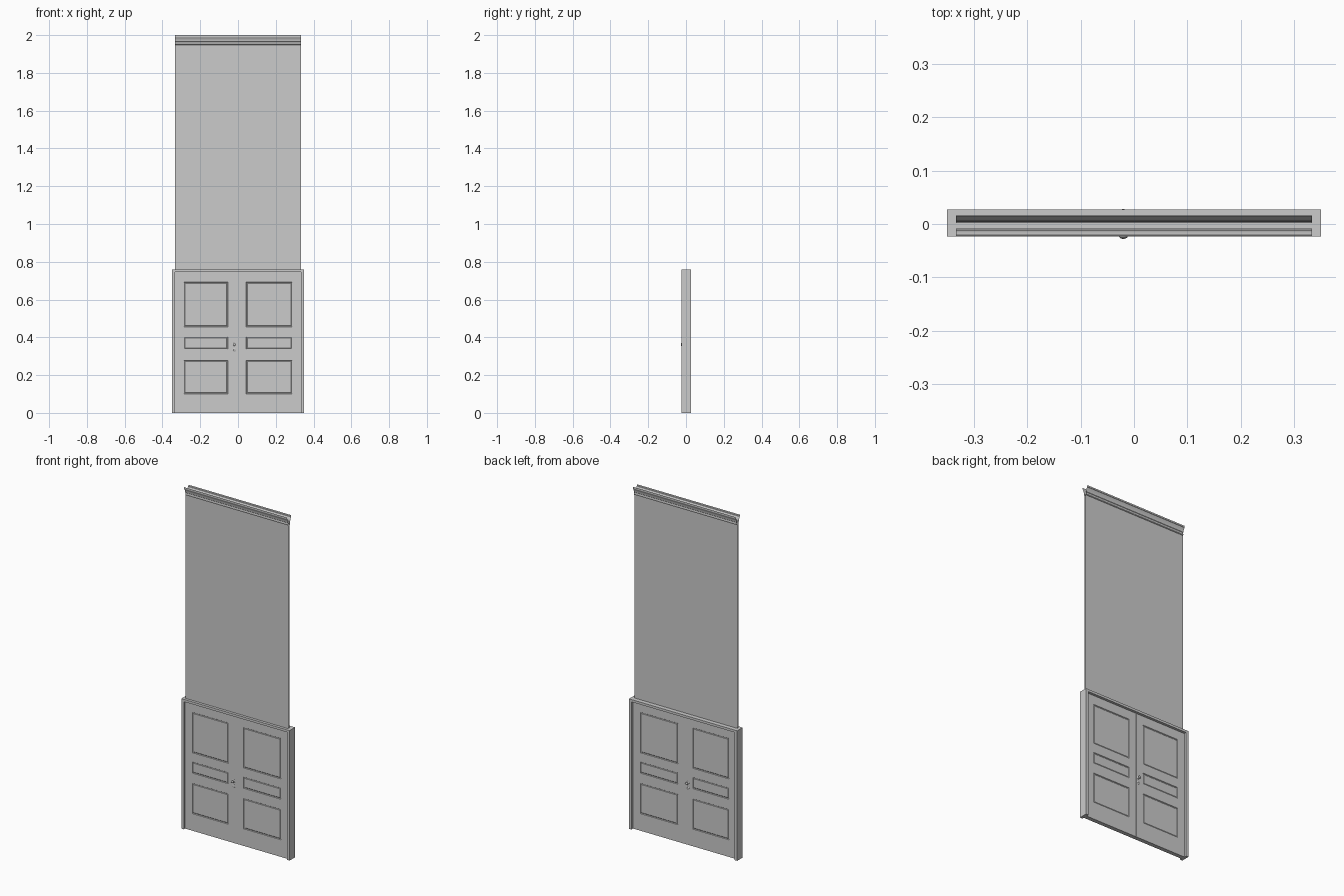
import bpy, bmesh
from math import pi
from mathutils import Vector, Matrix

if "Cube" in bpy.data.objects:
    bpy.data.objects.remove(bpy.data.objects["Cube"])


def finish(name, bm, smooth=False):
    mesh = bpy.data.meshes.new(name)
    bm.to_mesh(mesh)
    bm.free()
    ob = bpy.data.objects.new(name, mesh)
    bpy.context.collection.objects.link(ob)
    if smooth:
        bpy.ops.object.select_all(action='DESELECT')
        ob.select_set(True)
        bpy.context.view_layer.objects.active = ob
        bpy.ops.object.shade_smooth_by_angle(angle=0.6)
    return ob


def box(bm, x0, x1, y0, y1, z0, z1):
    m = Matrix.Translation(((x0 + x1) / 2, (y0 + y1) / 2, (z0 + z1) / 2))
    m = m @ Matrix.Diagonal((x1 - x0, y1 - y0, z1 - z0, 1))
    bmesh.ops.create_cube(bm, size=1, matrix=m)


# Door frame: one upside-down U extruded through its depth
Y0, Y1 = -0.0235, 0.027
W, WI, H, HI = 0.35, 0.334, 0.76, 0.746
bm = bmesh.new()
outline = [(-W, 0), (-WI, 0), (-WI, HI), (WI, HI), (WI, 0), (W, 0), (W, H), (-W, H)]
face = bm.faces.new([bm.verts.new((x, Y0, z)) for x, z in outline])
ext = bmesh.ops.extrude_face_region(bm, geom=[face], use_keep_orig=True)
bmesh.ops.translate(bm, vec=(0, Y1 - Y0, 0),
                    verts=[v for v in ext['geom'] if isinstance(v, bmesh.types.BMVert)])
bmesh.ops.recalc_face_normals(bm, faces=bm.faces)
finish("door_frame", bm)

# Door leaves: slab cut along panel edges, panels sunk on both faces
T = 0.012
ROWS = [(0.10, 0.278), (0.337, 0.403), (0.456, 0.693)]


def leaf(name, x0, x1, px0, px1):
    bm = bmesh.new()
    box(bm, x0, x1, -T, T, 0.0, HI)
    cuts = [((px, 0, 0), (1, 0, 0)) for px in (px0, px1)]
    cuts += [((0, 0, z), (0, 0, 1)) for row in ROWS for z in row]
    for co, no in cuts:
        bmesh.ops.bisect_plane(bm, geom=bm.verts[:] + bm.edges[:] + bm.faces[:],
                               plane_co=co, plane_no=no)
    bm.normal_update()
    panels = []
    for f in bm.faces:
        c = f.calc_center_median()
        if abs(f.normal.y) > 0.9 and px0 < c.x < px1 and any(a < c.z < b for a, b in ROWS):
            panels.append(f)
    # moulding step, sunk groove, then slightly raised field
    for thick, depth in ((0.003, -0.003), (0.003, 0.0), (0.004, 0.002)):
        bmesh.ops.inset_individual(bm, faces=panels, thickness=thick, depth=depth)
    finish(name, bm)


leaf("left_door_leaf", -WI, -0.0065, -0.287, -0.053)
leaf("right_door_leaf", -0.0045, WI, 0.043, 0.287)

# Rebate strip closing the seam on the front side
bm = bmesh.new()
box(bm, -0.0065, -0.0045, -T, 0.004, 0, HI)
finish("meeting_rebate", bm)


def lathe(name, profile, x, z, side):
    bm = bmesh.new()
    verts = [bm.verts.new((r, d, 0)) for r, d in profile]
    edges = [bm.edges.new(p) for p in zip(verts, verts[1:])]
    bmesh.ops.spin(bm, geom=verts + edges, cent=(0, 0, 0), axis=(0, 1, 0),
                   angle=2 * pi, steps=16)
    bmesh.ops.remove_doubles(bm, verts=bm.verts, dist=0.00005)
    for v in bm.verts:
        v.co = Vector((x + v.co.x, side * (T + v.co.y), z + v.co.z))
    bmesh.ops.recalc_face_normals(bm, faces=bm.faces)
    finish(name, bm, True)


# Knobs and keyhole plates on both faces
KNOB = [(0.0095, 0), (0.0095, 0.001), (0.008, 0.002), (0.004, 0.003), (0.0035, 0.006),
        (0.006, 0.008), (0.008, 0.0105), (0.0075, 0.013), (0.005, 0.015), (0, 0.016)]
PLATE = [(0.0095, 0), (0.0095, 0.001), (0.008, 0.002), (0.003, 0.002), (0.0025, 0.001), (0, 0.001)]
for side, tag in ((-1, "front"), (1, "back")):
    lathe(tag + "_knob", KNOB, -0.02, 0.362, side)
    lathe(tag + "_keyhole_plate", PLATE, -0.02, 0.333, side)

# Wall surfaces above the door, each ending in a crown moulding (open sheets)
CROWN = [(0, 0.755), (0, 1.948), (0.0025, 1.949), (0.004, 1.953), (0.0025, 1.957),
         (0.0025, 1.964), (0.0045, 1.966), (0.005, 1.971), (0.0065, 1.977), (0.009, 1.983),
         (0.0115, 1.987), (0.0125, 1.990), (0.0145, 1.991), (0.0145, 2.0)]
for wall_y, side, tag in ((-0.008, -1, "front"), (0.0015, 1, "back")):
    bm = bmesh.new()
    rows = [[bm.verts.new((x, wall_y + side * d, z)) for x in (-0.333, 0.333)] for d, z in CROWN]
    for a, b in zip(rows, rows[1:]):
        quad = [a[0], a[1], b[1], b[0]]
        bm.faces.new(quad if side < 0 else quad[::-1])
    finish(tag + "_wall_with_crown", bm, True)
